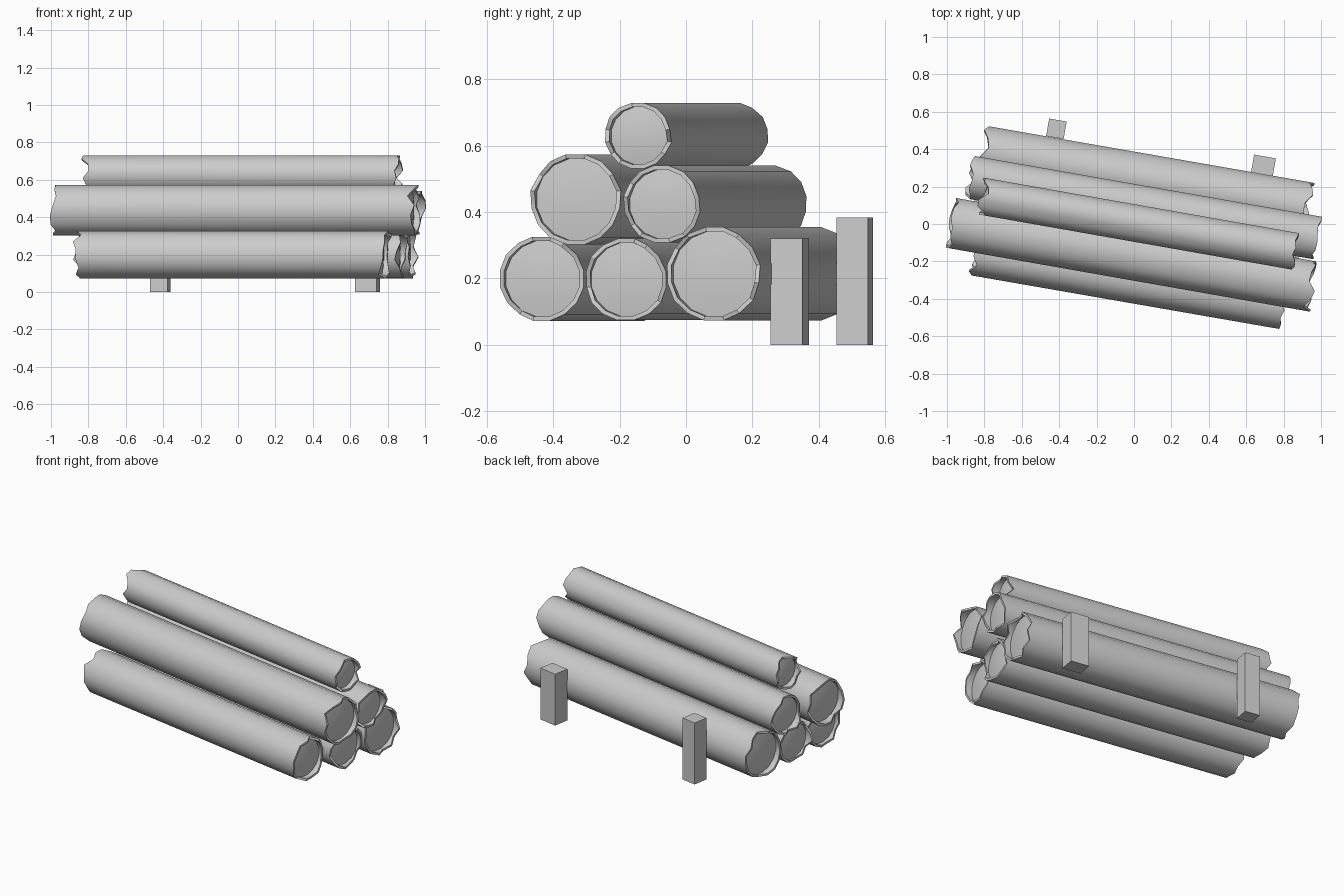
import bpy, bmesh, math, random
from mathutils import Vector, Matrix

random.seed(4)
cube = bpy.data.objects.get("Cube")
if cube:
    bpy.data.objects.remove(cube, do_unlink=True)

TURN = math.radians(-9.9)
SIDES = 16
BARK = 0.013

grey = bpy.data.materials.new("light_grey")
grey.use_nodes = True
grey.diffuse_color = (0.6, 0.6, 0.6, 1)
bsdf = grey.node_tree.nodes["Principled BSDF"]
bsdf.inputs["Base Color"].default_value = (0.6, 0.6, 0.6, 1)
bsdf.inputs["Roughness"].default_value = 0.8


def finish(bm, name, smooth):
    bmesh.ops.recalc_face_normals(bm, faces=bm.faces)
    mesh = bpy.data.meshes.new(name)
    bm.to_mesh(mesh)
    bm.free()
    mesh.materials.append(grey)
    obj = bpy.data.objects.new(name, mesh)
    bpy.context.collection.objects.link(obj)
    if smooth:
        mesh.shade_smooth()
        mesh.set_sharp_from_angle(angle=math.radians(30))
    return obj


def log(name, start, end, radius, z):
    """Log with ragged bark rims standing past recessed, slightly domed end grain."""
    a, b = Vector((*start, z)), Vector((*end, z))
    half = (b - a).length / 2
    bm = bmesh.new()

    def ring(r, offsets, side):
        verts = []
        for i in range(SIDES):
            t = math.tau * (i + 0.5) / SIDES
            verts.append(bm.verts.new((side * (half + offsets[i]), r * math.cos(t), r * math.sin(t))))
        return verts

    def bridge(p, q):
        for i in range(SIDES):
            j = (i + 1) % SIDES
            bm.faces.new((p[i], p[j], q[j], q[i]))

    rims = []
    for side in (-1, 1):
        jag = [random.choice((-0.02, -0.008, 0, 0.006, 0.016)) + random.uniform(-0.006, 0.006)
               for _ in range(SIDES)]
        outer = ring(radius, jag, side)
        lip = ring(radius - BARK, jag, side)
        edge = ring(radius - BARK, [-0.03] * SIDES, side)
        grain = ring(radius * 0.48, [-0.023] * SIDES, side)
        heart = bm.verts.new((side * (half - 0.02), 0, 0))
        bridge(outer, lip)
        bridge(lip, edge)
        bridge(edge, grain)
        for i in range(SIDES):
            bm.faces.new((grain[i], grain[(i + 1) % SIDES], heart))
        rims.append(outer)
    bridge(*rims)
    angle = math.atan2(b.y - a.y, b.x - a.x)
    bm.transform(Matrix.Translation((a + b) / 2) @ Matrix.Rotation(angle, 4, 'Z'))
    return finish(bm, name, True)


def post(name, x, y, width, depth, height):
    bm = bmesh.new()
    bmesh.ops.create_cube(bm, size=1)
    bm.transform(Matrix.Translation((x, y, height / 2)) @ Matrix.Rotation(TURN, 4, 'Z')
                 @ Matrix.Diagonal((width, depth, height, 1)))
    return finish(bm, name, False)


# Bottom row of three logs
log("bottom_log_front", (-0.85, -0.15), (0.79, -0.435), 0.129, 0.199)
log("bottom_log_middle", (-0.84, 0.12), (0.88, -0.182), 0.125, 0.197)
log("bottom_log_back", (-0.805, 0.385), (0.93, 0.083), 0.143, 0.214)

# Middle row of two logs
log("middle_log_front", (-0.972, 0.005), (0.95, -0.333), 0.138, 0.438)
log("middle_log_back", (-0.875, 0.25), (0.965, -0.072), 0.118, 0.424)

# Single log on top
log("top_log", (-0.805, 0.147), (0.855, -0.145), 0.101, 0.63)

# Square posts bracing the back of the stack
post("back_post_left", 0.692, 0.313, 0.118, 0.097, 0.32)
post("back_post_right", -0.415, 0.509, 0.095, 0.095, 0.383)
